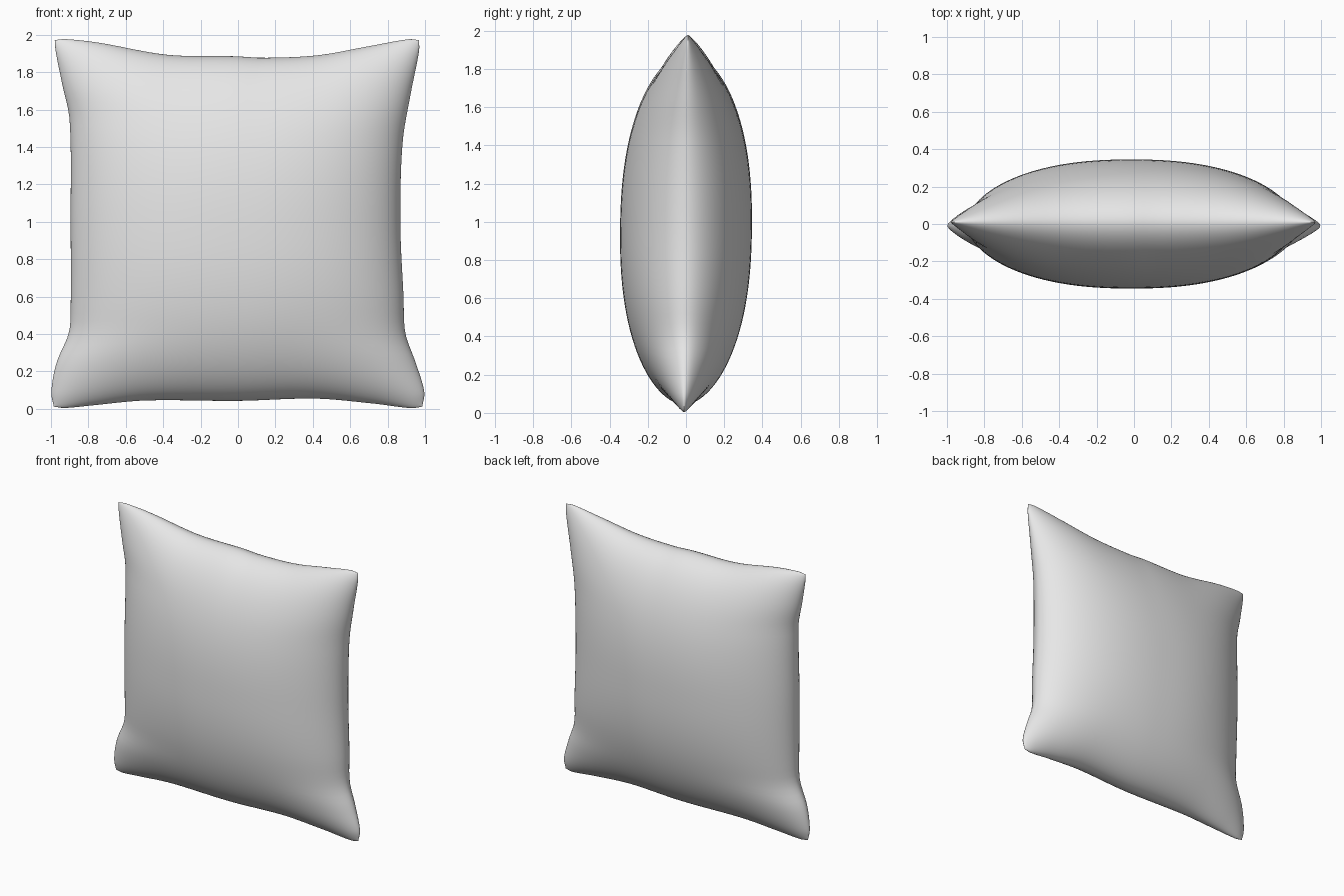
import bpy, bmesh, math

if "Cube" in bpy.data.objects:
    bpy.data.objects.remove(bpy.data.objects["Cube"])

N = 56  # grid divisions per side

# Seam outline: (position along edge, offset) for each side
LEFT = [(0, -0.985), (0.04, -0.998), (0.12, -0.95 - 0.02), (0.2, -0.905), (0.26, -0.895), (0.5, -0.895),
        (0.78, -0.9), (0.88, -0.94), (0.97, -0.975), (1, -0.98)]
RIGHT = [(0, 0.985), (0.04, 0.996), (0.12, 0.95), (0.2, 0.895), (0.3, 0.885), (0.5, 0.868),
         (0.72, 0.88), (0.85, 0.922), (0.97, 0.968), (1, 0.968)]
BOTTOM = [(0, 0.012), (0.03, 0.005), (0.1, 0.018), (0.25, 0.045), (0.5, 0.043), (0.71, 0.055),
          (0.87, 0.028), (0.97, 0.004), (1, 0.012)]
TOP = [(0, 1.972), (0.03, 1.977), (0.12, 1.958), (0.31, 1.893), (0.5, 1.885), (0.57, 1.877),
       (0.72, 1.89), (0.86, 1.938), (0.97, 1.976), (1, 1.972)]


def smooth(pts, t):
    """Smooth interpolation through the points of an edge."""
    i = 0
    while i < len(pts) - 2 and t > pts[i + 1][0]:
        i += 1

    def slope(k):
        a, b = pts[max(k - 1, 0)], pts[min(k + 1, len(pts) - 1)]
        return (b[1] - a[1]) / (b[0] - a[0])
    (x0, y0), (x1, y1) = pts[i], pts[i + 1]
    h = x1 - x0
    s = (t - x0) / h
    return (y0 * (1 + 2 * s) * (1 - s) ** 2 + y1 * s * s * (3 - 2 * s)
            + h * slope(i) * s * (1 - s) ** 2 + h * slope(i + 1) * s * s * (s - 1))


def puff(a):
    """Stuffing thickness across one direction, 0 at the seam."""
    return max(0.0, 1 - abs(a) ** 2.3) ** 0.55


def point(i, j, side):
    u = math.sin(math.pi / 2 * (2 * i / N - 1))
    v = math.sin(math.pi / 2 * (2 * j / N - 1))
    s, t = (u + 1) / 2, (v + 1) / 2
    x = smooth(LEFT, t) * (1 - s) + smooth(RIGHT, t) * s
    z = smooth(BOTTOM, s) * (1 - t) + smooth(TOP, s) * t
    y = side * 0.345 * puff(u) * puff(v) + 0.01 * v
    return x, y, z


# Pillow: two puffed panels joined at the seam
bm = bmesh.new()
for side in (-1, 1):
    grid = [[bm.verts.new(point(i, j, side)) for j in range(N + 1)] for i in range(N + 1)]
    for i in range(N):
        for j in range(N):
            quad = [grid[i][j], grid[i + 1][j], grid[i + 1][j + 1], grid[i][j + 1]]
            bm.faces.new(quad if side < 0 else quad[::-1])
bmesh.ops.remove_doubles(bm, verts=bm.verts, dist=0.00005)
bmesh.ops.recalc_face_normals(bm, faces=bm.faces)
mesh = bpy.data.meshes.new("pillow")
bm.to_mesh(mesh)
bm.free()

pillow = bpy.data.objects.new("pillow", mesh)
bpy.context.collection.objects.link(pillow)
fabric = bpy.data.materials.new("light_grey_fabric")
fabric.diffuse_color = (0.8, 0.8, 0.8, 1)
fabric.use_nodes = True
fabric.node_tree.nodes["Principled BSDF"].inputs["Base Color"].default_value = fabric.diffuse_color
mesh.materials.append(fabric)

# Smooth shading with a crisp seam
bpy.context.view_layer.objects.active = pillow
pillow.select_set(True)
bpy.ops.object.shade_smooth_by_angle(angle=math.radians(50))
